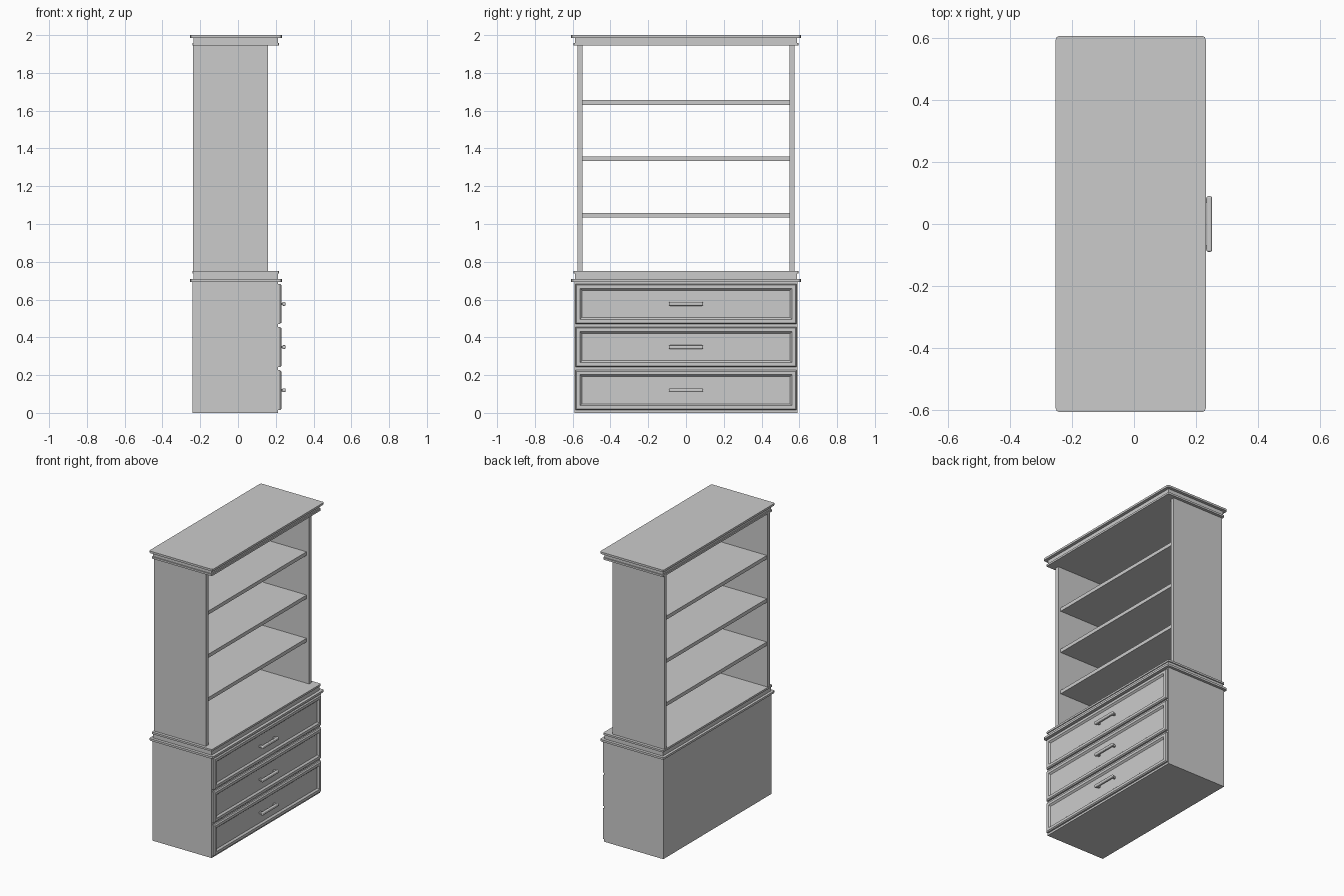
import bpy, bmesh
from mathutils import Vector

if "Cube" in bpy.data.objects:
    bpy.data.objects.remove(bpy.data.objects["Cube"])


def finish(name, bm):
    bmesh.ops.recalc_face_normals(bm, faces=bm.faces)
    me = bpy.data.meshes.new(name)
    bm.to_mesh(me)
    bm.free()
    ob = bpy.data.objects.new(name, me)
    bpy.context.collection.objects.link(ob)
    return ob


def box(name, x0, x1, y0, y1, z0, z1, corner=0.0):
    """Box with optional rounded vertical corners."""
    bm = bmesh.new()
    bmesh.ops.create_cube(bm, size=1)
    for v in bm.verts:
        v.co = Vector((x0 if v.co.x < 0 else x1,
                       y0 if v.co.y < 0 else y1,
                       z0 if v.co.z < 0 else z1))
    if corner:
        upright = [e for e in bm.edges
                   if abs(e.verts[0].co.z - e.verts[1].co.z) > 1e-5]
        bmesh.ops.bevel(bm, geom=upright, offset=corner, segments=2,
                        profile=0.5, affect='EDGES')
    return finish(name, bm)


def drawer(name, zc):
    """Drawer front from nested rectangles: eased edge, frame, sunken panel."""
    rings = [(0.209, 0.585, 0.106), (0.222, 0.585, 0.106),
             (0.229, 0.579, 0.100), (0.229, 0.561, 0.082),
             (0.218, 0.551, 0.072)]
    bm = bmesh.new()
    loops = [[bm.verts.new((x, sy * hy, zc + sz * hz))
              for sy, sz in ((-1, -1), (1, -1), (1, 1), (-1, 1))]
             for x, hy, hz in rings]
    for a, b in zip(loops, loops[1:]):
        for i in range(4):
            j = (i + 1) % 4
            bm.faces.new((a[i], a[j], b[j], b[i]))
    bm.faces.new(loops[0])
    bm.faces.new(loops[-1])
    return finish(name, bm)


def handle(name, zc):
    """Bar pull: bevelled bar on two posts."""
    ob = box(name, 0.234, 0.2525, -0.09, 0.09, zc - 0.01, zc + 0.01)
    m = ob.modifiers.new("round", 'BEVEL')
    m.width = 0.006
    m.segments = 3
    for side in (-1, 1):
        y = side * 0.075
        box(name + "_post", 0.217, 0.238, y - 0.007, y + 0.007,
            zc - 0.006, zc + 0.006)


# Base cabinet
box("base_cabinet", -0.24, 0.212, -0.59, 0.59, 0, 0.70)

# Three drawers with pulls
for i in range(3):
    zc = 0.12 + i * 0.2285
    drawer(f"drawer_{i + 1}", zc)
    handle(f"drawer_handle_{i + 1}", zc)

# Counter moulding: wide slab, core, top lip
box("counter_slab", -0.253, 0.232, -0.608, 0.608, 0.694, 0.708, 0.012)
box("counter_core", -0.235, 0.211, -0.588, 0.588, 0.708, 0.737)
box("counter_lip", -0.241, 0.217, -0.595, 0.595, 0.737, 0.75, 0.006)

# Upper side panels
for side, label in ((-1, "near"), (1, "far")):
    y0, y1 = sorted((side * 0.549, side * 0.575))
    box(f"side_panel_{label}", -0.237, 0.158, y0, y1, 0.75, 1.947)

# Shelves, open at the back
for i in range(3):
    z = 1.047 + i * 0.298
    box(f"shelf_{i + 1}", -0.232, 0.138, -0.549, 0.549, z - 0.0125, z + 0.0125)

# Crown moulding: lower lip, core, wide top slab
box("crown_lip", -0.241, 0.217, -0.595, 0.595, 1.945, 1.958, 0.006)
box("crown_core", -0.235, 0.211, -0.588, 0.588, 1.958, 1.986)
box("crown_slab", -0.253, 0.232, -0.608, 0.608, 1.986, 2.0, 0.012)
